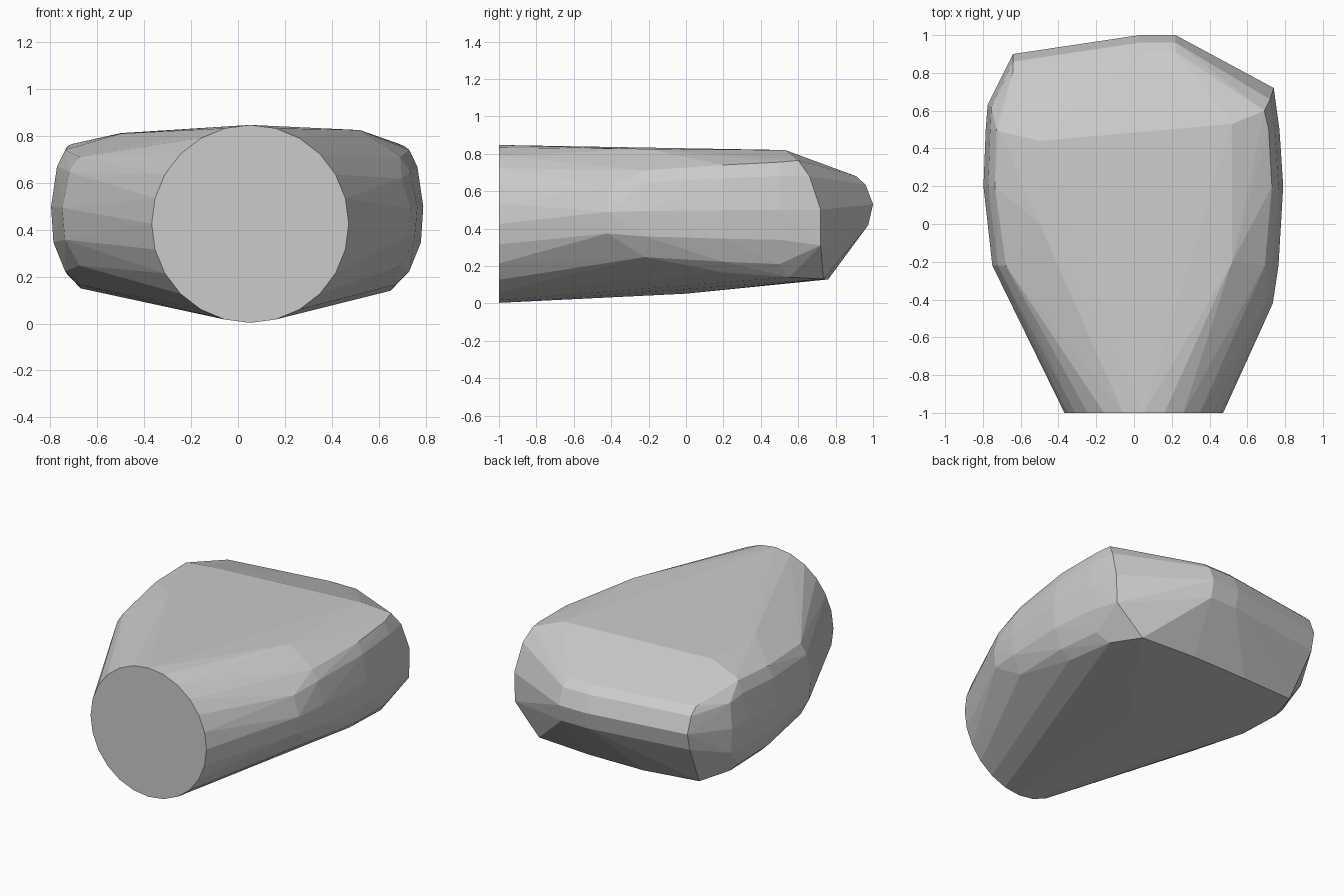
import bpy, bmesh, math

stone = bpy.data.materials.new("light_grey")
stone.diffuse_color = (0.6, 0.6, 0.6, 1)

pts = []

# round flat front end
SIDES = 24
for i in range(SIDES):
    a = 2 * math.pi * i / SIDES
    pts.append((0.052 + 0.42 * math.cos(a), -1, 0.425 + 0.422 * math.sin(a)))

# side walls: (y, left x, right x, inset scale, height scale)
stations = [(-0.42, -0.65, 0.735, 1.5, 0.72), (-0.22, -0.75, 0.765, 1.2, 0.85),
            (0.2, -0.797, 0.79, 1.0, 0.95), (0.5, -0.785, 0.77, 0.95, 1.0)]
section = [(0.06, 0.755), (0.025, 0.68), (0.0, 0.5), (0.01, 0.34), (0.06, 0.21), (0.12, 0.15)]
for y, left, right, inset, tall in stations:
    for d, z in section:
        h = 0.46 + (z - 0.46) * tall
        pts.append((left + d * inset, y, h))
        pts.append((right - d * inset, y, h))

# rear shoulder crease on the top
pts += [(-0.5, 0.44, 0.812), (0.52, 0.53, 0.82), (0.69, 0.6, 0.765), (-0.71, 0.49, 0.765),
        (0.52, -0.2, 0.825), (-0.5, 0.0, 0.81)]

# rear corners
pts += [(0.74, 0.72, 0.5), (0.735, 0.72, 0.31), (0.72, 0.66, 0.68),
        (-0.775, 0.63, 0.5), (-0.765, 0.63, 0.34), (-0.755, 0.62, 0.66)]

# slanted rounded back
for x, drop in ((0.22, 0.0), (0.03, 0.0), (-0.64, 0.1)):
    for y, z in ((0.91, 0.68), (0.96, 0.635), (1.0, 0.53), (0.975, 0.42)):
        pts.append((x, y - drop, z))

# lower rear edge and underside
pts += [(0.55, 0.735, 0.13), (0.17, 0.76, 0.128), (-0.22, 0.755, 0.128), (-0.6, 0.72, 0.145),
        (0.05, 0.0, 0.052), (0.65, 0.55, 0.14), (-0.67, 0.5, 0.16)]

# faceted body wrapped around the points
bm = bmesh.new()
for p in pts:
    bm.verts.new(p)
res = bmesh.ops.convex_hull(bm, input=bm.verts)
loose = [v for v in bm.verts if not v.link_faces]
bmesh.ops.delete(bm, geom=loose, context='VERTS')
bmesh.ops.dissolve_limit(bm, angle_limit=math.radians(1), verts=bm.verts, edges=bm.edges)
bmesh.ops.recalc_face_normals(bm, faces=bm.faces)
mesh = bpy.data.meshes.new("body")
bm.to_mesh(mesh)
bm.free()
mesh.materials.append(stone)
body = bpy.data.objects.new("body", mesh)
bpy.context.collection.objects.link(body)
